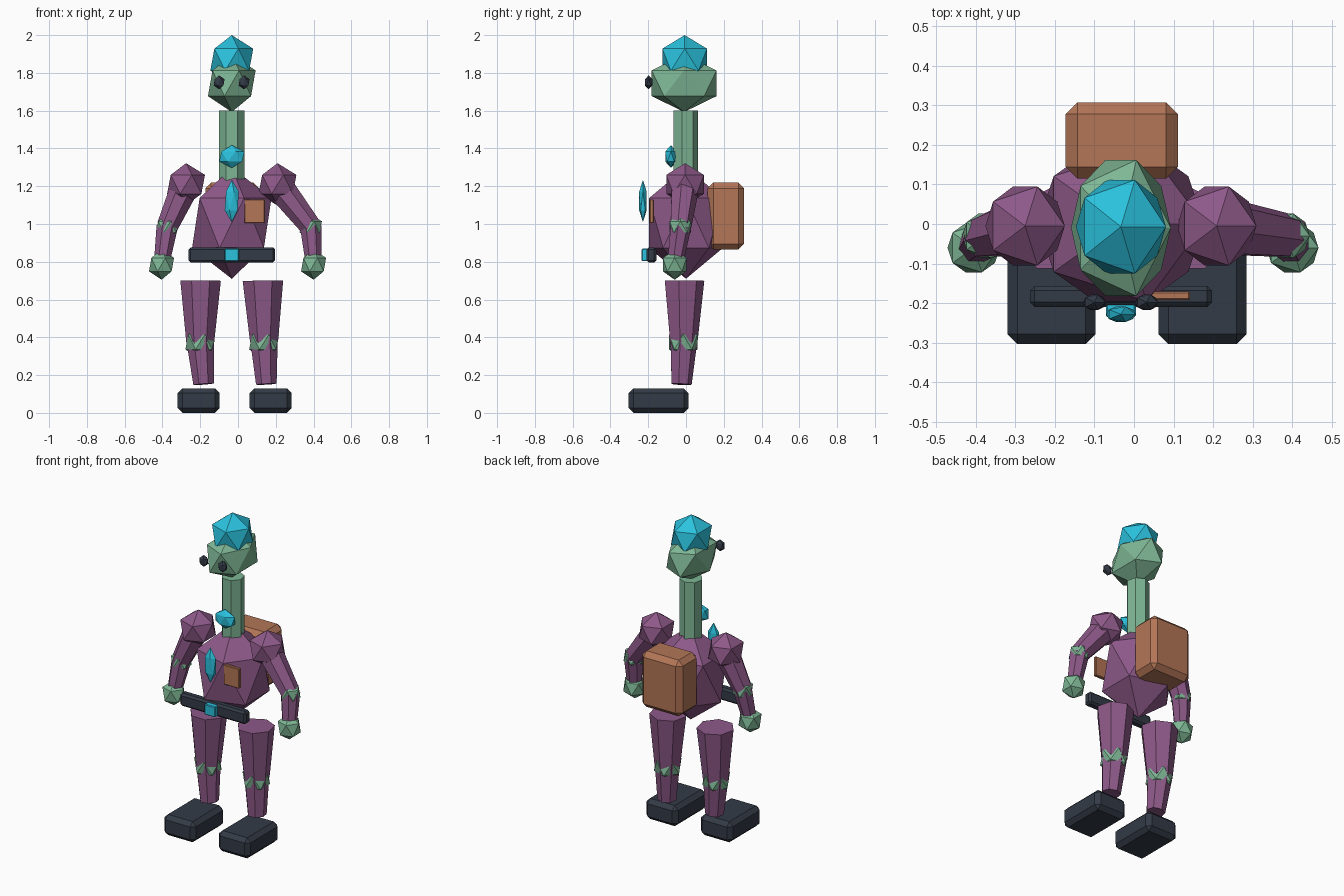
import bpy, bmesh
from mathutils import Matrix, Vector

cube = bpy.data.objects.get("Cube")
if cube:
    bpy.data.objects.remove(cube, do_unlink=True)


def material(name, rgb):
    m = bpy.data.materials.new(name)
    m.use_nodes = True
    m.diffuse_color = (*rgb, 1)
    m.node_tree.nodes["Principled BSDF"].inputs["Base Color"].default_value = (*rgb, 1)
    return m


green = material("sage green", (0.21, 0.47, 0.30))
purple = material("plum cloth", (0.27, 0.10, 0.25))
brown = material("tan leather", (0.45, 0.18, 0.095))
dark = material("charcoal", (0.033, 0.043, 0.062))
cyan = material("bright cyan", (0.024, 0.54, 0.73))


def finish(name, bm, mat):
    mesh = bpy.data.meshes.new(name)
    bmesh.ops.recalc_face_normals(bm, faces=bm.faces)
    bm.to_mesh(mesh)
    bm.free()
    mesh.materials.append(mat)
    ob = bpy.data.objects.new(name, mesh)
    bpy.context.collection.objects.link(ob)
    return ob


def ball(name, centre, radii, mat):
    """Twenty-sided ball stretched to the given radii."""
    bm = bmesh.new()
    m = Matrix.Translation(centre) @ Matrix.Diagonal((*radii, 1))
    bmesh.ops.create_icosphere(bm, subdivisions=1, radius=1, matrix=m)
    finish(name, bm, mat)


def box(name, centre, size, mat, bevel):
    """Box with chamfered edges."""
    bm = bmesh.new()
    m = Matrix.Translation(centre) @ Matrix.Diagonal((*size, 1))
    bmesh.ops.create_cube(bm, size=1, matrix=m)
    ob = finish(name, bm, mat)
    if bevel:
        mod = ob.modifiers.new("chamfer", 'BEVEL')
        mod.width = bevel
        mod.segments = 1


def limb(name, start, end, r1, r2, mat):
    """Seven-sided tapered tube from start to end."""
    a, b = Vector(start), Vector(end)
    d = b - a
    # keep the local z axis upward so the facets line up between limbs
    turn = Vector((0, 0, 1)).rotation_difference(-d).to_matrix().to_4x4()
    bm = bmesh.new()
    bmesh.ops.create_cone(bm, cap_ends=True, segments=7, radius1=r2, radius2=r1,
                          depth=d.length, matrix=Matrix.Translation((a + b) / 2) @ turn)
    finish(name, bm, mat)


MID = -0.033

# Head, neck and torso
ball("torso", (MID, 0, 1.005), (0.235, 0.23, 0.295), purple)
limb("neck", (MID, -0.005, 1.6), (MID, -0.005, 1.15), 0.068, 0.068, green)
ball("head", (MID, -0.01, 1.745), (0.141, 0.202, 0.152), green)
ball("hat", (MID, -0.007, 1.87), (0.127, 0.139, 0.13), cyan)
for side, x in (("right", -0.1), ("left", 0.032)):
    ball(side + "_eye", (x, -0.198, 1.75), (0.032, 0.023, 0.037), dark)

# Ornaments and gear
ball("throat_gem", (MID, -0.08, 1.357), (0.075, 0.035, 0.06), cyan)
ball("pendant", (MID, -0.228, 1.122), (0.042, 0.023, 0.112), cyan)
box("belt", (MID, -0.183, 0.836), (0.46, 0.053, 0.08), dark, 0.012)
box("buckle", (MID, -0.218, 0.836), (0.075, 0.035, 0.066), cyan, 0.004)
box("pocket", (0.088, -0.181, 1.067), (0.108, 0.022, 0.126), brown, 0.004)
box("backpack", (-0.031, 0.211, 1.042), (0.284, 0.193, 0.354), brown, 0.03)

# Arms: shoulder, elbow and hand joints linked by tapered tubes
arms = {
    "right": ((-0.275, -0.005, 1.21), (-0.375, -0.03, 0.985), (-0.405, -0.06, 0.785)),
    "left": ((0.209, -0.005, 1.21), (0.385, -0.03, 0.985), (0.4, -0.06, 0.785)),
}
for side, (shoulder, elbow, hand) in arms.items():
    ball(side + "_shoulder", shoulder, (0.112, 0.117, 0.112), purple)
    limb(side + "_upper_arm", shoulder, elbow, 0.078, 0.058, purple)
    ball(side + "_elbow", elbow, (0.066, 0.066, 0.066), green)
    limb(side + "_forearm", elbow, hand, 0.058, 0.042, purple)
    ball(side + "_hand", hand, (0.074, 0.073, 0.08), green)

# Legs: hip, knee and ankle points, then the boots
legs = {
    "right": ((-0.198, -0.013, 0.7), (-0.2, -0.015, 0.375), (-0.182, -0.026, 0.152), -0.208),
    "left": ((0.132, -0.013, 0.7), (0.138, -0.015, 0.375), (0.15, -0.026, 0.152), 0.173),
}
for side, (hip, knee, ankle, foot_x) in legs.items():
    limb(side + "_thigh", hip, knee, 0.11, 0.076, purple)
    ball(side + "_knee", knee, (0.088, 0.088, 0.088), green)
    limb(side + "_shin", knee, ankle, 0.074, 0.056, purple)
    box(side + "_boot", (foot_x, -0.145, 0.065), (0.222, 0.317, 0.13), dark, 0.025)
